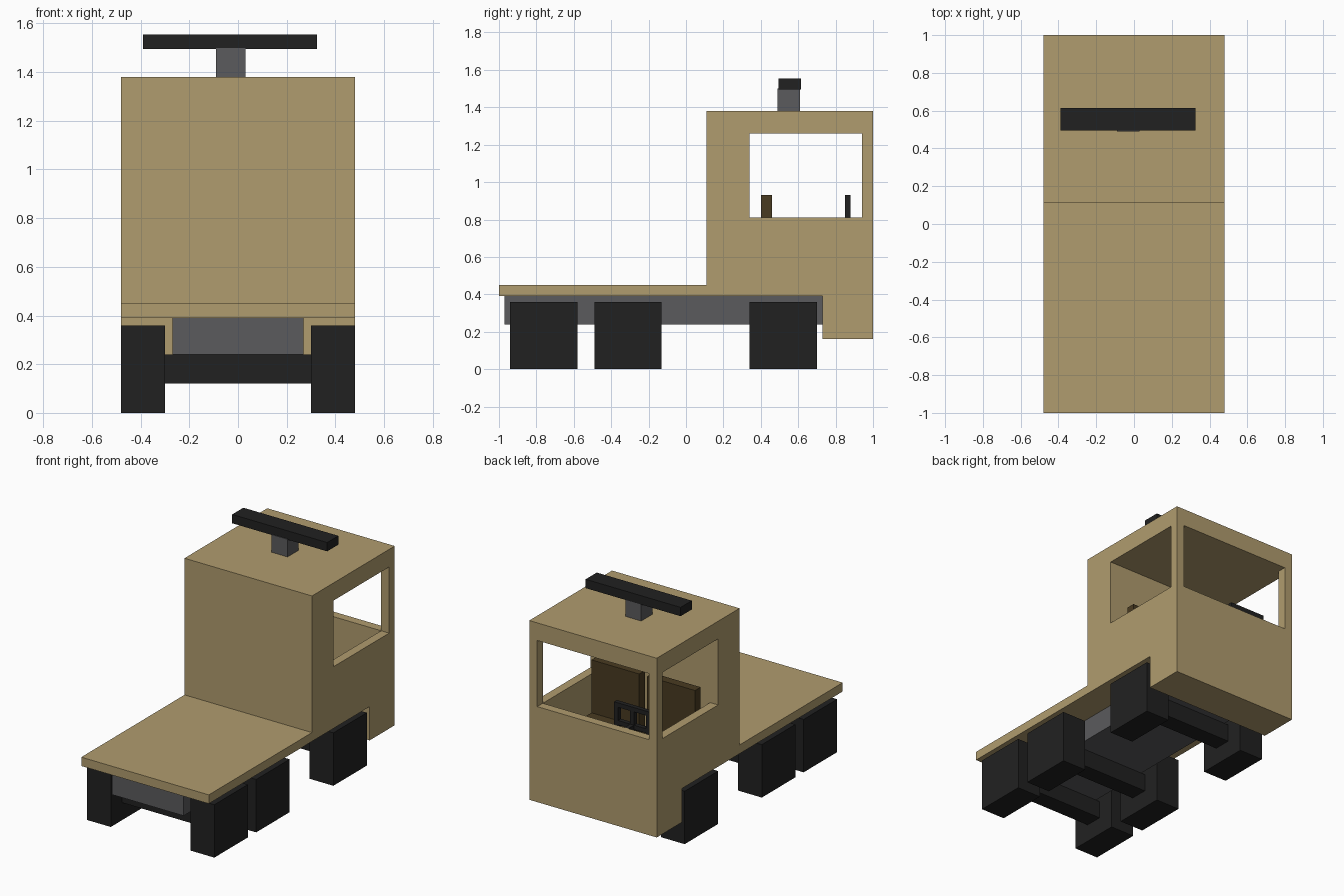
import bpy, bmesh

if "Cube" in bpy.data.objects:
    bpy.data.objects.remove(bpy.data.objects["Cube"])


def material(name, rgb):
    m = bpy.data.materials.new(name)
    m.diffuse_color = (*rgb, 1)
    m.use_nodes = True
    m.node_tree.nodes["Principled BSDF"].inputs["Base Color"].default_value = m.diffuse_color
    return m


TAN = material("tan_paint", (0.434, 0.332, 0.157))
GRAY = material("steel_gray", (0.104, 0.104, 0.109))
BLACK = material("rubber_black", (0.0152, 0.0152, 0.0152))
BROWN = material("seat_brown", (0.066, 0.043, 0.015))


def finish(name, bm, mat):
    bmesh.ops.recalc_face_normals(bm, faces=bm.faces)
    me = bpy.data.meshes.new(name)
    bm.to_mesh(me)
    bm.free()
    me.materials.append(mat)
    ob = bpy.data.objects.new(name, me)
    bpy.context.collection.objects.link(ob)
    return ob


def box(name, mat, x, y, z):
    """Box from (min, max) ranges on each axis."""
    bm = bmesh.new()
    bmesh.ops.create_cube(bm, size=1)
    for v in bm.verts:
        v.co = [r[0] if c < 0 else r[1] for c, r in zip(v.co, (x, y, z))]
    return finish(name, bm, mat)


def extrude_x(name, mat, profile, half):
    """Side profile (y, z) extruded symmetrically across x."""
    bm = bmesh.new()
    face = bm.faces.new([bm.verts.new((-half, y, z)) for y, z in profile])
    ext = bmesh.ops.extrude_face_region(bm, geom=[face])
    new = [g for g in ext["geom"] if isinstance(g, bmesh.types.BMVert)]
    bmesh.ops.translate(bm, verts=new, vec=(2 * half, 0, 0))
    return finish(name, bm, mat)


def cut(target, *ranges):
    """Subtract a box from the target."""
    cutter = box("cutter", TAN, *ranges)
    cutter.hide_render = True
    mod = target.modifiers.new("cut", 'BOOLEAN')
    mod.operation = 'DIFFERENCE'
    mod.solver = 'EXACT'
    mod.object = cutter
    bpy.context.view_layer.objects.active = target
    bpy.ops.object.modifier_apply(modifier=mod.name)
    bpy.data.objects.remove(cutter)


# Cab shell with dropped nose, hollow inside, open side and front windows
cab = extrude_x("cab", TAN, [(0.11, 0.39), (0.73, 0.39), (0.73, 0.16),
                             (1.0, 0.16), (1.0, 1.38), (0.11, 1.38)], 0.48)
cut(cab, (-0.42, 0.42), (0.34, 0.94), (0.45, 1.26))
cut(cab, (-0.6, 0.6), (0.34, 0.94), (0.81, 1.26))
cut(cab, (-0.42, 0.42), (0.9, 1.1), (0.81, 1.26))

# Flat bed and chassis
box("bed", TAN, (-0.48, 0.48), (-1.0, 0.11), (0.39, 0.45))
box("chassis", GRAY, (-0.27, 0.27), (-0.97, 0.73), (0.24, 0.39))

# Axles with a block wheel at each end
for i, y in enumerate((-0.76, -0.31, 0.52), 1):
    box(f"axle_{i}", BLACK, (-0.30, 0.30), (y - 0.06, y + 0.06), (0.12, 0.24))
    for side, x in (("left", (-0.48, -0.30)), ("right", (0.30, 0.48))):
        box(f"wheel_{side}_{i}", BLACK, x, (y - 0.18, y + 0.18), (0, 0.36))

# Two seats
for side, x in (("left", (-0.39, -0.03)), ("right", (0.03, 0.39))):
    box(f"seat_back_{side}", BROWN, x, (0.40, 0.46), (0.45, 0.93))
    box(f"seat_cushion_{side}", BROWN, x, (0.46, 0.76), (0.45, 0.57))

# Square steering wheel with crossed spokes, on a short column
wheel = box("steering_wheel", BLACK, (-0.345, -0.075), (0.85, 0.88), (0.66, 0.93))
for x in (-0.315, -0.195):
    for z in (0.69, 0.81):
        cut(wheel, (x, x + 0.09), (0.8, 0.92), (z, z + 0.09))
box("steering_column", BLACK, (-0.225, -0.195), (0.88, 0.94), (0.78, 0.81))

# Roof light bar on its post
box("light_post", GRAY, (-0.09, 0.03), (0.49, 0.61), (1.38, 1.50))
box("light_bar", BLACK, (-0.39, 0.325), (0.495, 0.615), (1.495, 1.555))
